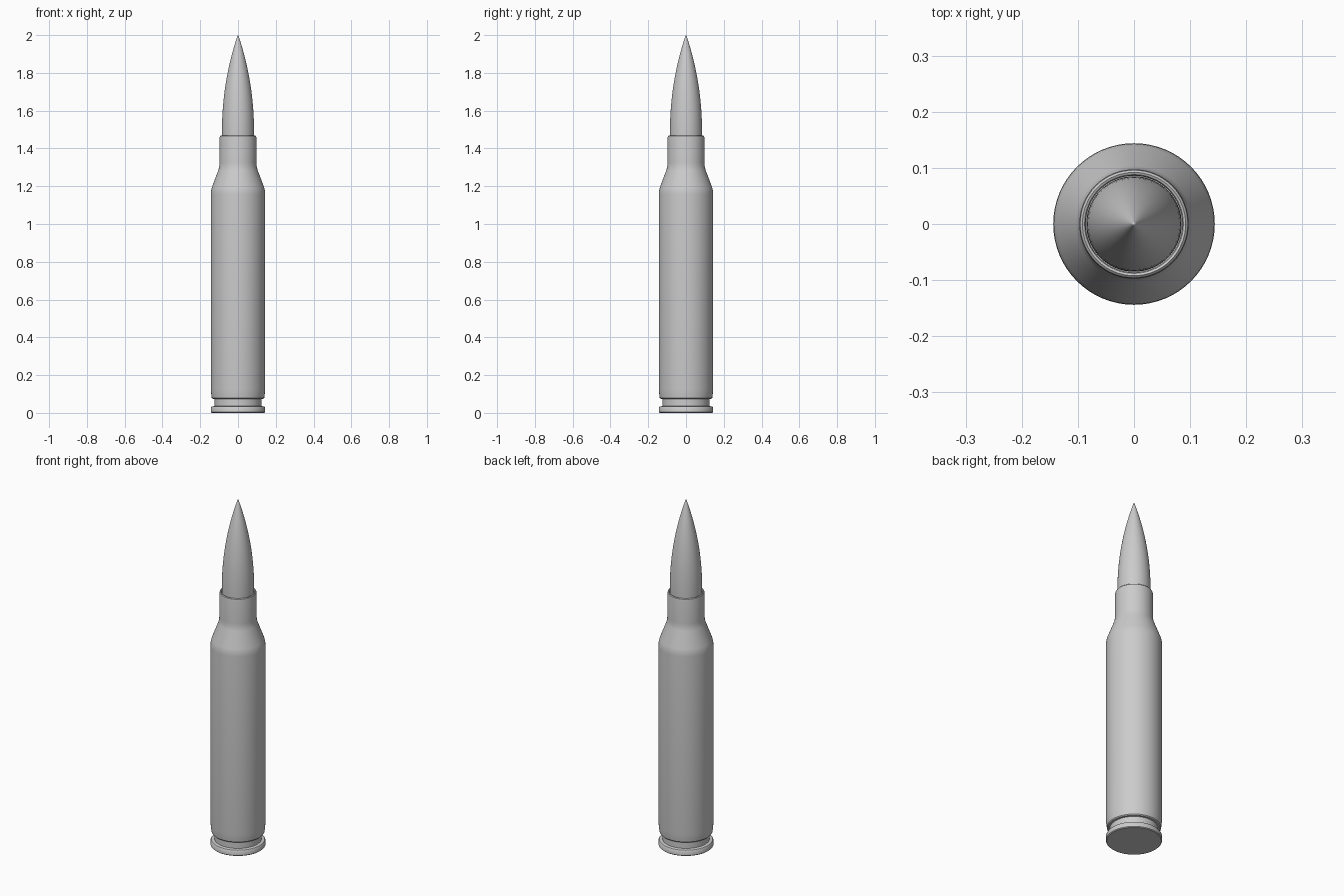
import bpy, bmesh, math

if "Cube" in bpy.data.objects:
    bpy.data.objects.remove(bpy.data.objects["Cube"])

SEGMENTS = 64


def lathe(name, profile):
    """Spin an (r, z) profile around z; r = 0 ends close at the axis."""
    bm = bmesh.new()
    verts = [bm.verts.new((r, 0, z)) for r, z in profile]
    edges = [bm.edges.new(pair) for pair in zip(verts, verts[1:])]
    bmesh.ops.spin(bm, geom=verts + edges, cent=(0, 0, 0), axis=(0, 0, 1),
                   angle=math.tau, steps=SEGMENTS, use_duplicate=False)
    bmesh.ops.remove_doubles(bm, verts=bm.verts, dist=1e-5)
    bmesh.ops.recalc_face_normals(bm, faces=bm.faces)
    mesh = bpy.data.meshes.new(name)
    bm.to_mesh(mesh)
    bm.free()
    obj = bpy.data.objects.new(name, mesh)
    bpy.context.collection.objects.link(obj)
    bpy.context.view_layer.objects.active = obj
    obj.select_set(True)
    bpy.ops.object.shade_smooth_by_angle(angle=math.radians(35))
    obj.select_set(False)
    return obj


# Case: rim, extraction groove, body, shoulder, neck and rolled lip
lathe("case", [
    (0, 0), (0.140, 0), (0.144, 0.004), (0.144, 0.027), (0.140, 0.033),
    (0.124, 0.036), (0.124, 0.074), (0.134, 0.075), (0.139, 0.080),
    (0.141, 0.095), (0.144, 0.125), (0.144, 1.155), (0.143, 1.175),
    (0.138, 1.195), (0.104, 1.285), (0.099, 1.305), (0.098, 1.325),
    (0.0975, 1.455), (0.096, 1.465), (0.092, 1.469), (0.088, 1.467),
    (0.086, 1.460), (0.086, 1.42),
])

# Tip: straight shank hidden in the neck, then a tapering ogive with blunt end
ogive = []
for i in range(17):
    t = 0.975 * i / 16
    ogive.append((0.085 * (1 - t ** 2.1), 1.48 + 0.525 * t))
lathe("tip", [(0, 1.40), (0.085, 1.40)] + ogive +
      [(0.0025, 1.998), (0, 2.0)])
